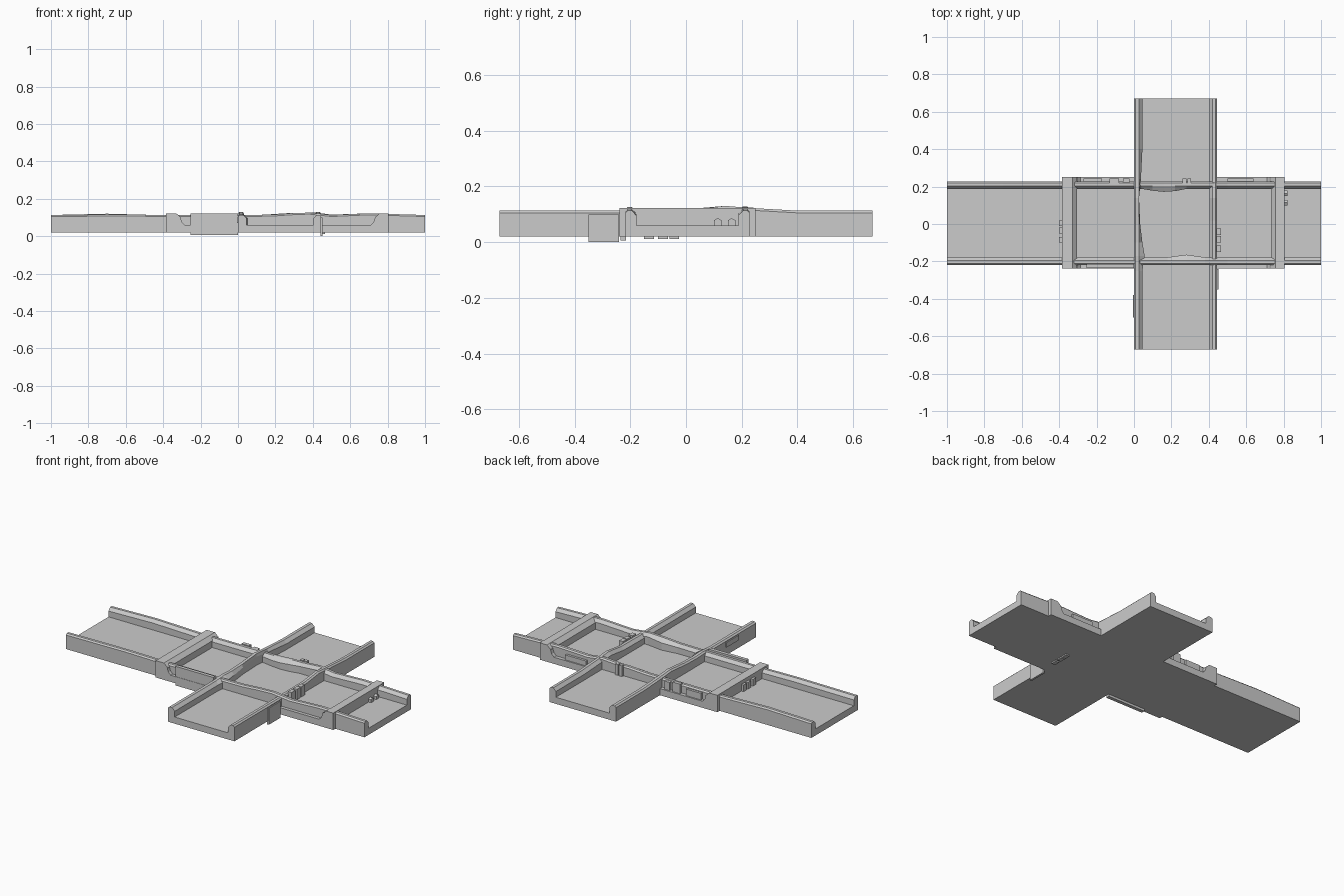
import bpy
import bmesh

cube = bpy.data.objects.get("Cube")
if cube:
    bpy.data.objects.remove(cube, do_unlink=True)

grey = bpy.data.materials.new("stone grey")
grey.use_nodes = True
COLOUR = (0.6, 0.6, 0.6, 1)
grey.diffuse_color = COLOUR
grey.node_tree.nodes["Principled BSDF"].inputs["Base Color"].default_value = COLOUR

BASE, FLOOR, TOP = 0.02, 0.06, 0.113


def finish(name, bm):
    bmesh.ops.recalc_face_normals(bm, faces=bm.faces)
    mesh = bpy.data.meshes.new(name)
    bm.to_mesh(mesh)
    bm.free()
    mesh.materials.append(grey)
    obj = bpy.data.objects.new(name, mesh)
    bpy.context.collection.objects.link(obj)
    return obj


def loft(name, rings):
    """Skin a row of equal cross-sections and cap both ends."""
    bm = bmesh.new()
    rows = [[bm.verts.new(p) for p in ring] for ring in rings]
    for a, b in zip(rows, rows[1:]):
        for i in range(len(a)):
            j = (i + 1) % len(a)
            bm.faces.new((a[i], a[j], b[j], b[i]))
    bm.faces.new(rows[0])
    bm.faces.new(rows[-1])
    return finish(name, bm)


def box(name, x0, x1, y0, y1, z0, z1):
    return loft(name, [[(x, y0, z0), (x, y1, z0), (x, y1, z1), (x, y0, z1)]
                       for x in (x0, x1)])


def wall(name, along_x, outer, inner, crest):
    """Worn wall: crest lists (position, top height, extra inner width)."""
    rings = []
    for pos, top, bulge in crest:
        w = inner - outer
        edge = inner + (bulge if w > 0 else -bulge)
        section = [(outer, BASE), (outer, top - 0.008), (outer + 0.2 * w, top),
                   (outer + 0.6 * w, top), (edge, top - 0.018), (edge, BASE)]
        rings.append([(pos, s, z) if along_x else (s, pos, z) for s, z in section])
    return loft(name, rings)


# Crossing floors
box("long_floor", -1, 1, -0.215, 0.22, BASE, FLOOR)
box("cross_floor", 0.005, 0.445, -0.67, 0.67, BASE, FLOOR)

# Long walls with a worn, wavy crest
wall("back_long_wall", True, 0.228, 0.188,
     [(-1, TOP, 0), (-0.7, 0.12, 0), (-0.4, 0.112, 0), (0.04, TOP, 0),
      (0.1, TOP, 0.01), (0.16, 0.116, 0.016), (0.22, 0.12, 0.012),
      (0.28, 0.12, 0), (0.4, 0.128, 0), (0.5, 0.115, 0), (0.7, 0.122, 0), (1, TOP, 0)])
wall("front_long_wall", True, -0.218, -0.178,
     [(-1, TOP, 0), (-0.6, 0.116, 0), (-0.4, TOP, 0), (0, TOP, 0), (0.18, 0.115, 0),
      (0.28, 0.122, 0.014), (0.38, 0.126, 0), (0.5, TOP, 0), (0.7, 0.122, 0), (1, TOP, 0)])

# Cross walls
wall("right_cross_wall", False, 0, 0.045,
     [(-0.67, TOP, 0), (-0.25, TOP, 0), (-0.17, 0.118, 0.012), (-0.1, 0.115, 0),
      (0, 0.118, -0.012), (0.14, 0.13, -0.018), (0.24, 0.122, -0.008), (0.4, TOP, 0),
      (0.67, TOP, 0)])
wall("left_cross_wall", False, 0.445, 0.403,
     [(-0.67, TOP, 0), (-0.2, TOP, 0), (0.02, 0.115, 0), (0.14, 0.13, 0),
      (0.24, 0.122, 0), (0.4, TOP, 0), (0.67, TOP, 0)])

# Gate beams with a sloped inner face
for name, outer, ridge, foot in (("right_beam", -0.385, -0.33, -0.305),
                                 ("left_beam", 0.805, 0.757, 0.732)):
    loft(name, [[(outer, y, BASE), (outer, y, 0.122), (ridge, y, 0.122),
                 (foot, y, 0.1), (foot, y, BASE)] for y in (-0.238, 0.25)])

# Side ledges between the beam posts
for side, y0, y1 in (("front", -0.238, -0.21), ("back", 0.25, 0.22)):
    box(side + "_ledge", -0.385, 0.805, y0, y1, BASE, FLOOR)
    for post, x, step in (("right", -0.31, 1), ("left", 0.735, -1)):
        loft(side + "_" + post + "_brace",
             [[(x, y, FLOOR - 0.005), (x, y, 0.105), (x + 0.01 * step, y, 0.075),
               (x + 0.03 * step, y, FLOOR - 0.005)] for y in (y0, y1)])

# Worn side plates and blocks on the ledges
box("front_side_plate", -0.255, 0.0, -0.236, -0.215, 0.006, 0.122)
for i, (x, w, top) in enumerate(((-0.27, 0.1, 0.1), (-0.13, 0.05, 0.118),
                                 (-0.06, 0.035, 0.11), (0.26, 0.02, 0.125),
                                 (0.285, 0.02, 0.125), (0.5, 0.14, 0.09))):
    box("back_ledge_block_%d" % (i + 1), x, x + w, 0.22, 0.242, 0.05, top)

# Clamps and studs
for i, y in enumerate((-0.15, -0.1, -0.06)):
    box("left_clamp_%d" % (i + 1), 0.44, 0.465, y, y + 0.035, 0.012, 0.122)
    box("right_stud_%d" % (i + 1), -0.4, -0.38, y + 0.05, y + 0.08, 0.05, 0.1)
for i, y in enumerate((0.1, 0.15)):
    loft("left_stud_%d" % (i + 1),
         [[(x, y, 0.055), (x, y + 0.028, 0.055), (x, y + 0.028, 0.078),
           (x, y + 0.014, 0.086), (x, y, 0.078)] for x in (0.8, 0.822)])

# Loose stone flakes on the cross walls
box("right_flake", -0.006, 0.01, -0.5, -0.38, 0.07, 0.1)
box("left_flake", 0.44, 0.452, -0.35, -0.24, 0.0, 0.1)
